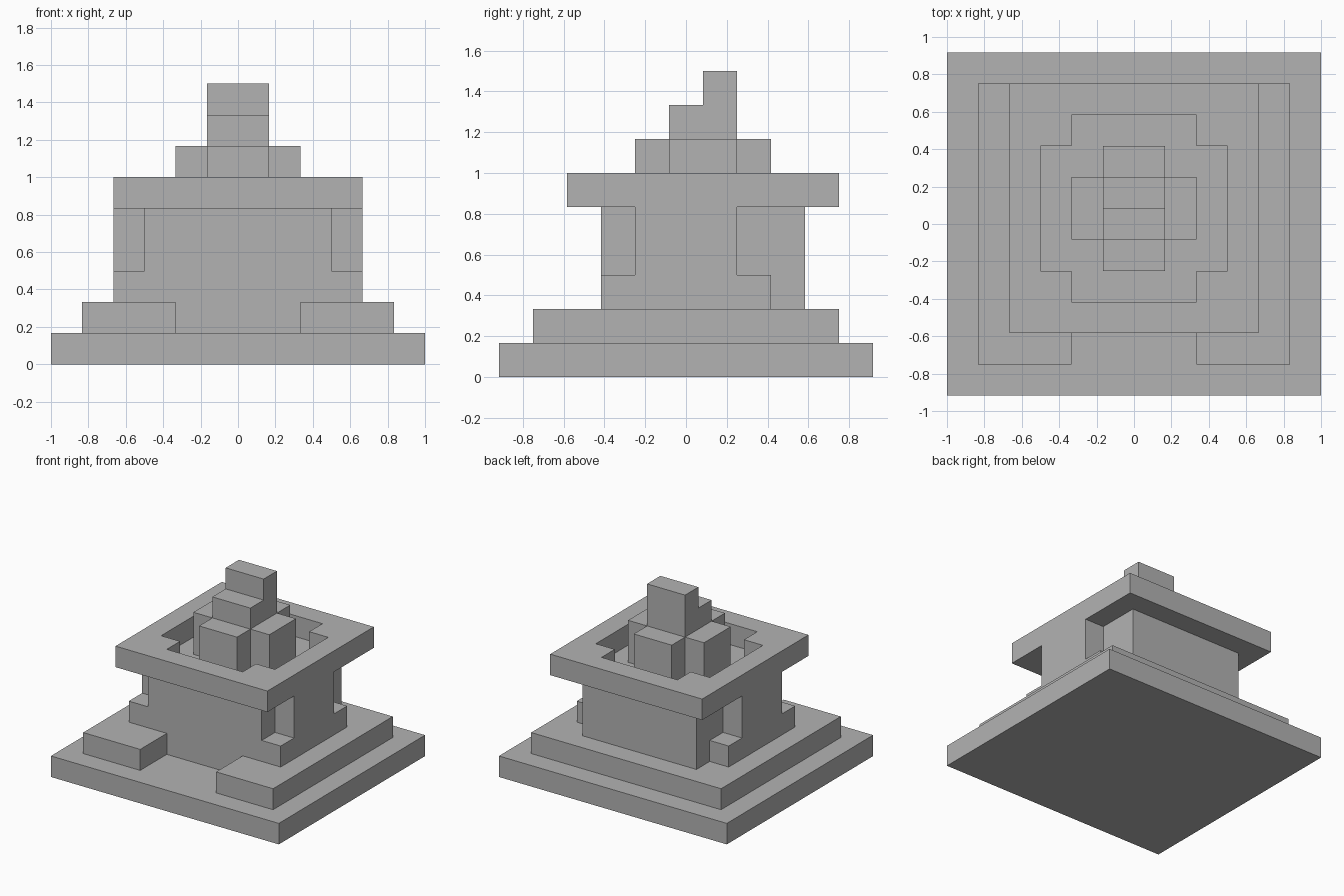
import bpy
import bmesh
from itertools import product
from mathutils import Vector

cube = bpy.data.objects.get("Cube")
if cube:
    bpy.data.objects.remove(cube, do_unlink=True)

UNIT = 1 / 6
AXES = [Vector(a) for a in ((1, 0, 0), (0, 1, 0), (0, 0, 1))]

stone = bpy.data.materials.new("grey_stone")
stone.use_nodes = True
stone.diffuse_color = (0.45, 0.45, 0.45, 1)
stone.node_tree.nodes["Principled BSDF"].inputs["Base Color"].default_value = stone.diffuse_color


def cells(boxes):
    """Unit cells filled by boxes given as (half width, y0, y1, z0, z1)."""
    return {c for w, y0, y1, z0, z1 in boxes
            for c in product(range(-w, w), range(y0, y1), range(z0, z1))}


def block_part(name, boxes, cuts=()):
    """Joins mirrored blocks, minus the cuts, into one clean flat-faced shell."""
    filled = cells(boxes) - cells(cuts)
    bm = bmesh.new()
    for cell in filled:
        middle = Vector(cell) + Vector((0.5, 0.5, 0.5))
        for i, side in product(range(3), (-1, 1)):
            normal = AXES[i] * side
            if tuple(int(v) for v in Vector(cell) + normal) in filled:
                continue
            u, v = AXES[(i + 1) % 3] / 2, AXES[(i + 2) % 3] / 2 * side
            face_mid = middle + normal / 2
            corners = (-u - v, u - v, u + v, -u + v)
            bm.faces.new([bm.verts.new((face_mid + c - AXES[1] / 2) * UNIT) for c in corners])
    bmesh.ops.remove_doubles(bm, verts=bm.verts[:], dist=0.001)
    bmesh.ops.dissolve_limit(bm, angle_limit=0.01, verts=bm.verts[:], edges=bm.edges[:])
    mesh = bpy.data.meshes.new(name)
    bm.to_mesh(mesh)
    bm.free()
    mesh.materials.append(stone)
    obj = bpy.data.objects.new(name, mesh)
    bpy.context.collection.objects.link(obj)


# Ground slab and the step with its front entrance gap
block_part("base_slab", [(6, -5, 6, 0, 1)])
block_part("lower_step", [(5, -4, 5, 1, 2)], cuts=[(2, -4, -2, 1, 2)])

# Main hall: core, low side walls and the pillars between corner recesses
block_part("hall", [(3, -2, 4, 2, 5), (4, -2, 3, 2, 3), (4, -1, 2, 3, 5)])

# Overhanging roof with a stepped opening
block_part("roof", [(4, -3, 5, 5, 6)], cuts=[(3, -1, 3, 5, 6), (2, -2, 4, 5, 6)])

# Cross-shaped tower with a stepped spire
block_part("tower", [(2, 0, 2, 5, 7), (1, -1, 3, 5, 7), (1, 0, 2, 7, 8), (1, 1, 2, 8, 9)])
